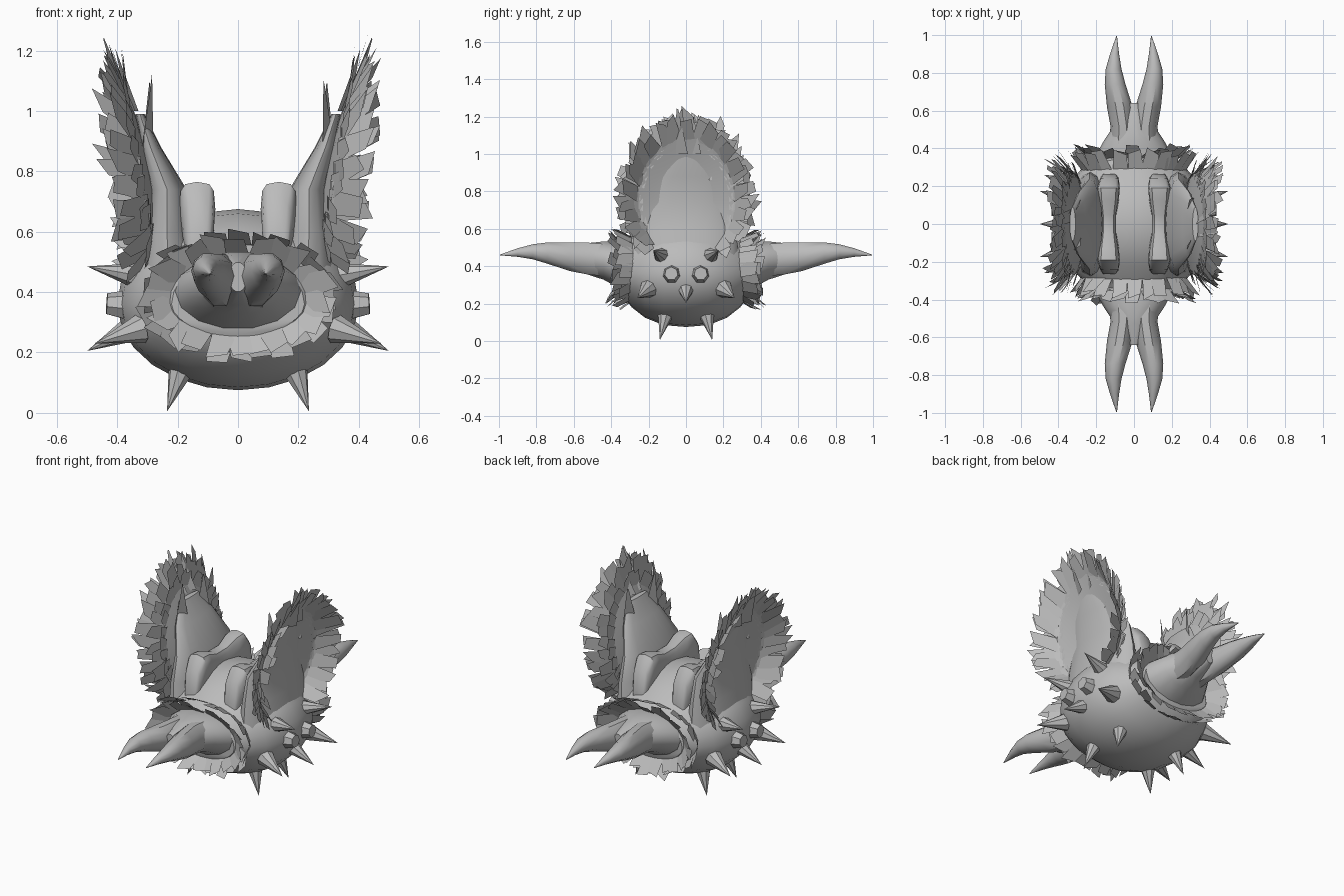
import bpy, bmesh, math, random
from mathutils import Vector

if "Cube" in bpy.data.objects:
    bpy.data.objects.remove(bpy.data.objects["Cube"])

random.seed(4)
TAU = 2 * math.pi
grey = bpy.data.materials.new("dull grey")
grey.diffuse_color = (0.5, 0.5, 0.5, 1)
grey.use_nodes = True
grey.node_tree.nodes["Principled BSDF"].inputs["Base Color"].default_value = grey.diffuse_color


def finish(bm, name, smooth=True):
    me = bpy.data.meshes.new(name)
    bm.to_mesh(me)
    bm.free()
    me.materials.append(grey)
    ob = bpy.data.objects.new(name, me)
    bpy.context.collection.objects.link(ob)
    if smooth:
        bpy.ops.object.select_all(action='DESELECT')
        bpy.context.view_layer.objects.active = ob
        ob.select_set(True)
        bpy.ops.object.shade_smooth_by_angle(angle=math.radians(40))
    return ob


def loft(name, rings):
    """Skin a closed tube through a list of point rings."""
    bm = bmesh.new()
    vs = [[bm.verts.new(p) for p in r] for r in rings]
    n = len(vs[0])
    for a, b in zip(vs, vs[1:]):
        for i in range(n):
            j = (i + 1) % n
            bm.faces.new((a[i], a[j], b[j], b[i]))
    bm.faces.new(vs[0][::-1])
    bm.faces.new(vs[-1])
    bmesh.ops.recalc_face_normals(bm, faces=bm.faces)
    return finish(bm, name)


def ring_y(y, x, z, rx, rz, n=10, p=1.0):
    """Rounded ring across the y axis; p below 1 makes it boxier."""
    pts = []
    for i in range(n):
        c, s = math.cos(TAU * i / n), math.sin(TAU * i / n)
        pts.append((x + rx * math.copysign(abs(c) ** p, c), y,
                    z + rz * math.copysign(abs(s) ** p, s)))
    return pts


def spike(name, base, tip, r, r2=0.0, n=8):
    base, tip = Vector(base), Vector(tip)
    d = tip - base
    bm = bmesh.new()
    bmesh.ops.create_cone(bm, cap_ends=True, segments=n, radius1=r, radius2=r2, depth=d.length)
    rot = d.to_track_quat('Z', 'Y').to_matrix().to_4x4()
    bmesh.ops.transform(bm, matrix=rot, verts=bm.verts)
    bmesh.ops.translate(bm, vec=(base + tip) / 2, verts=bm.verts)
    finish(bm, name)


def tuft(bm, base, tip, side, w, taper=0.85):
    """One flat, slightly ragged lock of fur."""
    base, tip = Vector(base), Vector(tip)
    side = Vector(side).normalized()
    j = side * random.uniform(-0.02, 0.02)
    lift = (tip - base) * random.uniform(-0.2, 0.2)
    pts = (base - side * w, base + side * w,
           tip + side * w * taper + j + lift, tip - side * w * taper + j - lift)
    bm.faces.new([bm.verts.new(p) for p in pts])


# Bowl-shaped body: y, half width, bottom, top
half = [(0.35, .22, .26, .52), (0.29, .28, .18, .56), (0.22, .34, .125, .61),
        (0.12, .385, .085, .66), (0.0, .40, .075, .675)]
sections = [(-y, w, b, t) for y, w, b, t in half] + half[-2::-1]
rings = []
for y, w, b, t in sections:
    zc = 0.36
    r = []
    for i in range(24):
        c, s = math.cos(TAU * i / 24), math.sin(TAU * i / 24)
        r.append((w * c, y, zc + s * ((t - zc) if s > 0 else (zc - b))))
    rings.append(r)
loft("body", rings)

# Raised seat pads, narrower in the middle
pad = [(.265, .13, .58, .035), (.24, .13, .70, .05), (.19, .135, .765, .06),
       (.13, .135, .76, .055), (.05, .135, .73, .042)]
pad = [(-y, x, t, w) for y, x, t, w in pad] + pad[::-1]
for s in (-1, 1):
    loft("seat_pad", [ring_y(y, s * x, t - .09, w, .09, 12, .6) for y, x, t, w in pad])

# Forked horns at both ends
trunk = [(.28, 0, .39, .23, .13), (.36, 0, .405, .205, .125), (.44, 0, .43, .16, .105),
         (.53, 0, .44, .10, .085), (.64, 0, .45, .03, .05)]
prong = [(.40, .06, .43, .07, .09), (.52, .06, .44, .065, .09), (.62, .075, .45, .068, .08),
         (.74, .10, .47, .055, .06), (.82, .108, .477, .042, .042),
         (.90, .103, .473, .024, .024), (.995, .092, .46, .002, .002)]
for e in (-1, 1):
    loft("horn_trunk", [ring_y(e * y, x, z, rx, rz, 14) for y, x, z, rx, rz in trunk])
    for s in (-1, 1):
        loft("horn", [ring_y(e * y, s * x, z, rx, rz) for y, x, z, rx, rz in prong])

# Fur collars around the horn trunks
for e in (-1, 1):
    bm = bmesh.new()
    layers = ((.22, .125, .34, .31, .20, .40), (.27, .165, .28, .325, .215, .37))
    for ax, az, y0, bx, bz, y1 in layers:
        for k in range(24):
            a = TAU * (k + random.uniform(-.25, .25)) / 24
            c, s = math.cos(a), math.sin(a)
            g = random.uniform(0.94, 1.05)
            tuft(bm, (ax * c, e * y0, .385 + az * s),
                 (bx * g * c, e * (y1 + random.uniform(-.02, .02)), .385 + bz * g * s),
                 (-bx * s, 0, bz * c), .04)
    finish(bm, "fur_collar", False)


# Tall side wings
def wing_x(z):
    return .27 + .19 * (z - .5)


def wing_pt(s, a, r):
    c, q = math.cos(a), math.sin(a)
    z = .74 + r * q * (.35 if q > 0 else .27)
    return (s * (wing_x(z) - .045 * (1 - r * r)), r * .27 * c, z)


for s in (-1, 1):
    # Dished panel
    bm = bmesh.new()
    mid = bm.verts.new(wing_pt(s, 0, 0))
    prev = None
    for r in (.35, .7, 1.0):
        cur = [bm.verts.new(wing_pt(s, TAU * i / 20, r)) for i in range(20)]
        for i in range(20):
            j = (i + 1) % 20
            if prev:
                bm.faces.new((prev[i], cur[i], cur[j], prev[j]))
            else:
                bm.faces.new((mid, cur[i], cur[j]))
        prev = cur
    bmesh.ops.recalc_face_normals(bm, faces=bm.faces)
    if sum(f.normal.x for f in bm.faces) * s < 0:
        bmesh.ops.reverse_faces(bm, faces=bm.faces)
    finish(bm, "wing_panel")

    # Smooth inner support rising out of the body
    sup = [(.42, .23, .12, .28), (.60, .235, .085, .27), (.74, .235, .065, .24),
           (.88, .29, .035, .17), (.99, .325, .015, .09)]
    loft("wing_support", [[(s * (cx + hx * math.cos(TAU * i / 16)), hy * math.sin(TAU * i / 16), z)
                           for i in range(16)] for z, cx, hx, hy in sup])

    # Layered fur around the rim: outward x flare, radial reach
    bm = bmesh.new()
    for flare, reach, start in ((.09, .12, .92), (.115, .085, .95), (.03, .10, .9), (.00, .06, .85)):
        for k in range(25):
            a = math.radians(-48 + 276 * k / 24 + random.uniform(-4, 4))
            base = Vector(wing_pt(s, a, start))
            c, q = math.cos(a), math.sin(a)
            f = flare * (1 - .45 * max(q, 0) ** 3) * random.uniform(.85, 1.2)
            d = reach * random.uniform(.8, 1.15)
            if q > .8:
                d *= 1.15
            tip = base + Vector((s * f, d * c, d * q + .015))
            tuft(bm, base, tip, (0, -q * .27, c * .35), .042, random.uniform(.5, .9))
    # Pointed locks on the inner face and at the crown
    for y, x0, z0, x1, z1 in ((-.10, .30, .86, .285, 1.09), (.10, .30, .86, .285, 1.09),
                              (-.03, .36, 1.0, .45, 1.24), (.04, .35, 1.0, .40, 1.18)):
        tuft(bm, (s * x0, y, z0), (s * x1, y * 1.1, z1), (.5, 1, 0), .045, .1)
    finish(bm, "wing_fur", False)

    # Round studs
    for y in (-.075, .075):
        spike("stud", (s * .35, y, .355), (s * .435, y * 1.05, .36), .055, .036, 7)

    # Side and belly spikes
    spike("middle_spike", (s * .35, 0, .28), (s * .50, 0, .205), .045)
    for e in (-1, 1):
        spike("upper_spike", (s * .34, e * .13, .455), (s * .50, e * .175, .485), .042)
        spike("lower_spike", (s * .32, e * .20, .28), (s * .475, e * .26, .23), .05)
        spike("belly_spike", (s * .19, e * .11, .14), (s * .235, e * .14, .005), .042)
